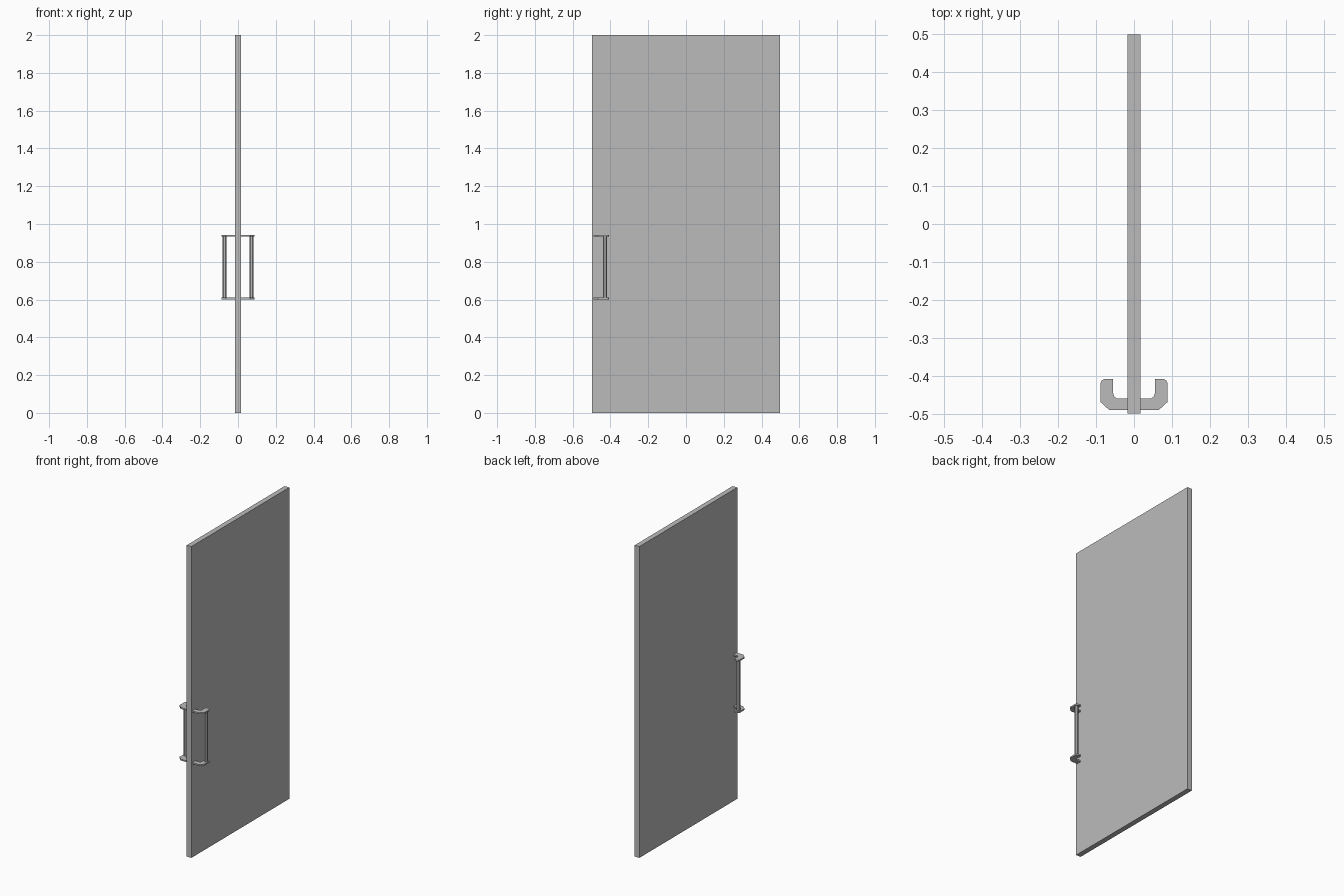
import bpy, bmesh, math

if "Cube" in bpy.data.objects:
    bpy.data.objects.remove(bpy.data.objects["Cube"], do_unlink=True)

grey = bpy.data.materials.new("plain grey")
grey.use_nodes = True
grey.diffuse_color = (0.5, 0.5, 0.5, 1)
grey.node_tree.nodes["Principled BSDF"].inputs["Base Color"].default_value = (0.5, 0.5, 0.5, 1)


def finish(name, bm):
    bmesh.ops.recalc_face_normals(bm, faces=bm.faces)
    mesh = bpy.data.meshes.new(name)
    bm.to_mesh(mesh)
    bm.free()
    mesh.materials.append(grey)
    obj = bpy.data.objects.new(name, mesh)
    bpy.context.collection.objects.link(obj)
    return obj


def prism(name, outline, bottom, top):
    """Extrude a flat outline upwards."""
    bm = bmesh.new()
    face = bm.faces.new([bm.verts.new((x, y, bottom)) for x, y in outline])
    new = bmesh.ops.extrude_face_region(bm, geom=[face])["geom"]
    verts = [v for v in new if isinstance(v, bmesh.types.BMVert)]
    bmesh.ops.translate(bm, verts=verts, vec=(0, 0, top - bottom))
    return finish(name, bm)


# Door panel
W, D, H = 0.0165, 0.497, 2.0
prism("door_panel", [(-W, -D), (W, -D), (W, D), (-W, D)], 0, H)

# Hooked bracket outline, from the panel outwards
hook = [(W, -0.489), (0.0645, -0.489), (0.0885, -0.467), (0.0885, -0.419),
        (0.085, -0.411), (0.076, -0.4065), (0.055, -0.4065), (0.055, -0.444),
        (0.052, -0.453), (0.045, -0.458), (W, -0.458)]
LOW, HIGH, THICK = 0.601, 0.942, 0.009

# A pull handle on each side: two brackets joined by an upright bar
for side, s in (("left", 1), ("right", -1)):
    outline = [(s * x, y) for x, y in hook]
    prism(f"{side}_lower_bracket", outline, LOW, LOW + THICK)
    prism(f"{side}_upper_bracket", outline, HIGH - THICK, HIGH)
    ring = [i * math.tau / 8 + math.pi / 8 for i in range(8)]
    bar = [(s * 0.072 + 0.012 * math.cos(a), -0.429 + 0.012 * math.sin(a)) for a in ring]
    prism(f"{side}_handle_bar", bar, LOW + THICK, HIGH - THICK)
